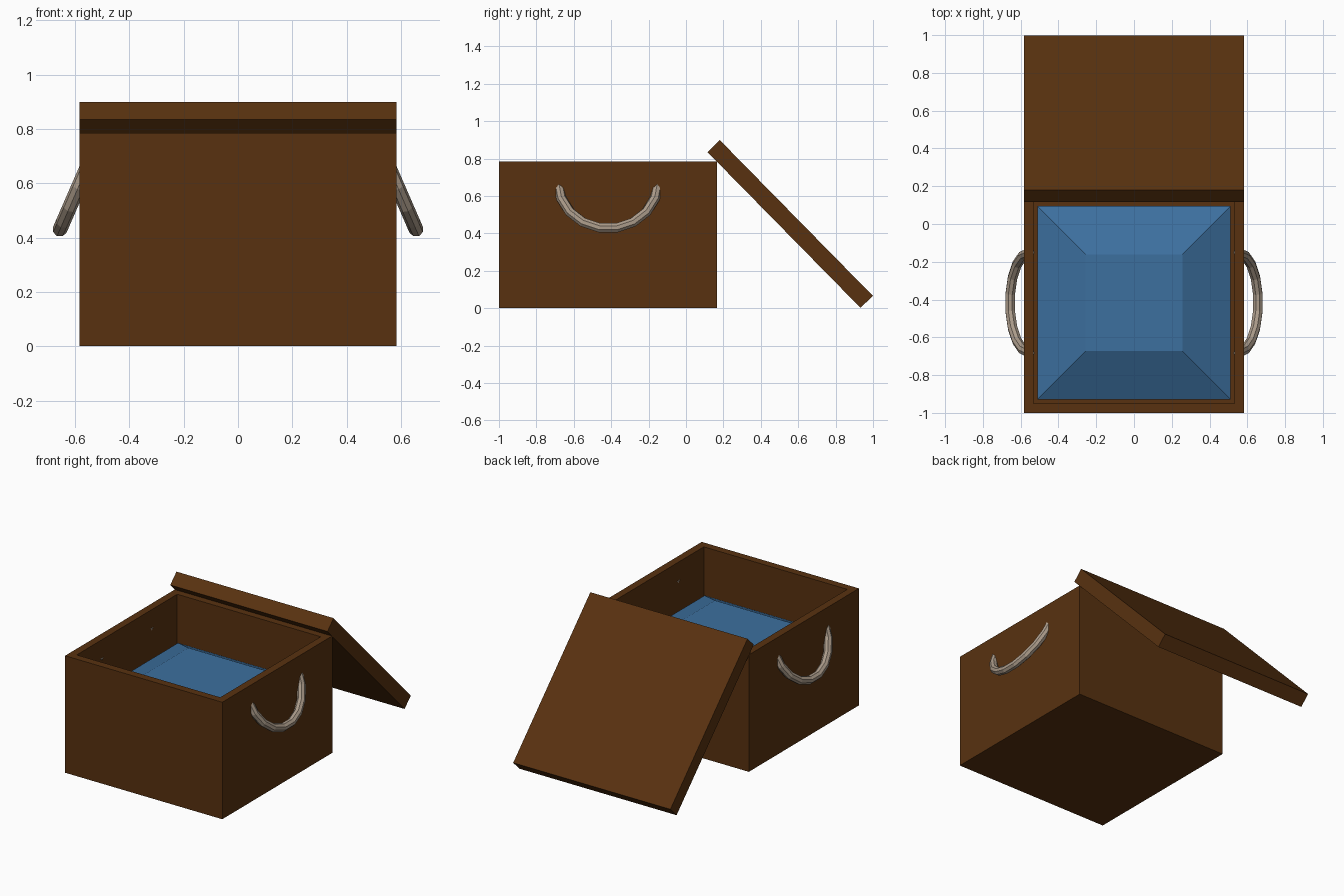
import bpy, bmesh, math
from mathutils import Matrix, Vector

if "Cube" in bpy.data.objects:
    bpy.data.objects.remove(bpy.data.objects["Cube"])


def material(name, rgb):
    m = bpy.data.materials.new(name)
    m.diffuse_color = (*rgb, 1)
    m.use_nodes = True
    m.node_tree.nodes["Principled BSDF"].inputs["Base Color"].default_value = m.diffuse_color
    return m


wood = material("brown wood", (0.098, 0.031, 0.005))
blue = material("blue filling", (0.046, 0.160, 0.345))
rope = material("pale rope", (0.41, 0.33, 0.255))

S = 1.167            # outer width and depth of the box
H = 0.785            # box height
WALL = 0.072
CY = -1 + S / 2      # box centre in y


def finish(name, bm, mat):
    bmesh.ops.recalc_face_normals(bm, faces=bm.faces)
    me = bpy.data.meshes.new(name)
    bm.to_mesh(me)
    bm.free()
    me.materials.append(mat)
    ob = bpy.data.objects.new(name, me)
    bpy.context.collection.objects.link(ob)
    return ob


def block(size, centre, rot=Matrix()):
    bm = bmesh.new()
    bmesh.ops.create_cube(bm, size=1, matrix=Matrix.Translation(centre) @ rot
                          @ Matrix.Diagonal((*size, 1)))
    return bm


# Open box: inset the top face and push it down
bm = block((S, S, H), (0, CY, H / 2))
top = max(bm.faces, key=lambda f: f.calc_center_median().z)
bmesh.ops.inset_region(bm, faces=[top], thickness=WALL)
for v in top.verts:
    inner = Vector((v.co.x, v.co.y, H))
    v.co = inner
hole = bmesh.ops.extrude_discrete_faces(bm, faces=[top])["faces"][0]
for v in hole.verts:
    v.co.z = WALL
finish("box", bm, wood)

# Filling: low mound with sloping sides and a flat top
inner = S - 2 * WALL
bm = block((inner, inner, 0.40), (0, CY, WALL + 0.20))
top = max(bm.faces, key=lambda f: f.calc_center_median().z)
mound = bmesh.ops.extrude_discrete_faces(bm, faces=[top])["faces"][0]
for v in mound.verts:
    v.co = Vector((v.co.x / 2, CY + (v.co.y - CY) / 2, 0.605))
finish("filling", bm, blue)

# Lid leaning against the back edge
tilt = Matrix.Rotation(math.radians(-45.5), 4, "X")
finish("lid", block((S, S, 0.092), (0, 0.557, 0.45), tilt), wood)


# Rope handles: half rings hanging outward from each side
def handle(name, side, R=0.266, r=0.027, segs=9, sides=8):
    bm = bmesh.new()
    a = math.radians(23.5)
    down = Vector((side * math.sin(a), 0, -math.cos(a)))
    out = Vector((side * math.cos(a), 0, math.sin(a)))
    c = Vector((side * 0.551, CY, 0.67))
    rings = []
    for i in range(segs + 1):
        t = math.pi * i / segs
        radial = Vector((0, math.cos(t), 0)) + down * math.sin(t)
        rings.append([bm.verts.new(c + radial * (R + r * math.cos(k)) + out * r * math.sin(k))
                      for k in (2 * math.pi * j / sides for j in range(sides))])
    for p, q in zip(rings, rings[1:]):
        for j in range(sides):
            n = (j + 1) % sides
            bm.faces.new((p[j], p[n], q[n], q[j]))
    bm.faces.new(rings[0])
    bm.faces.new(rings[-1])
    finish(name, bm, rope)


handle("right_handle", 1)
handle("left_handle", -1)
